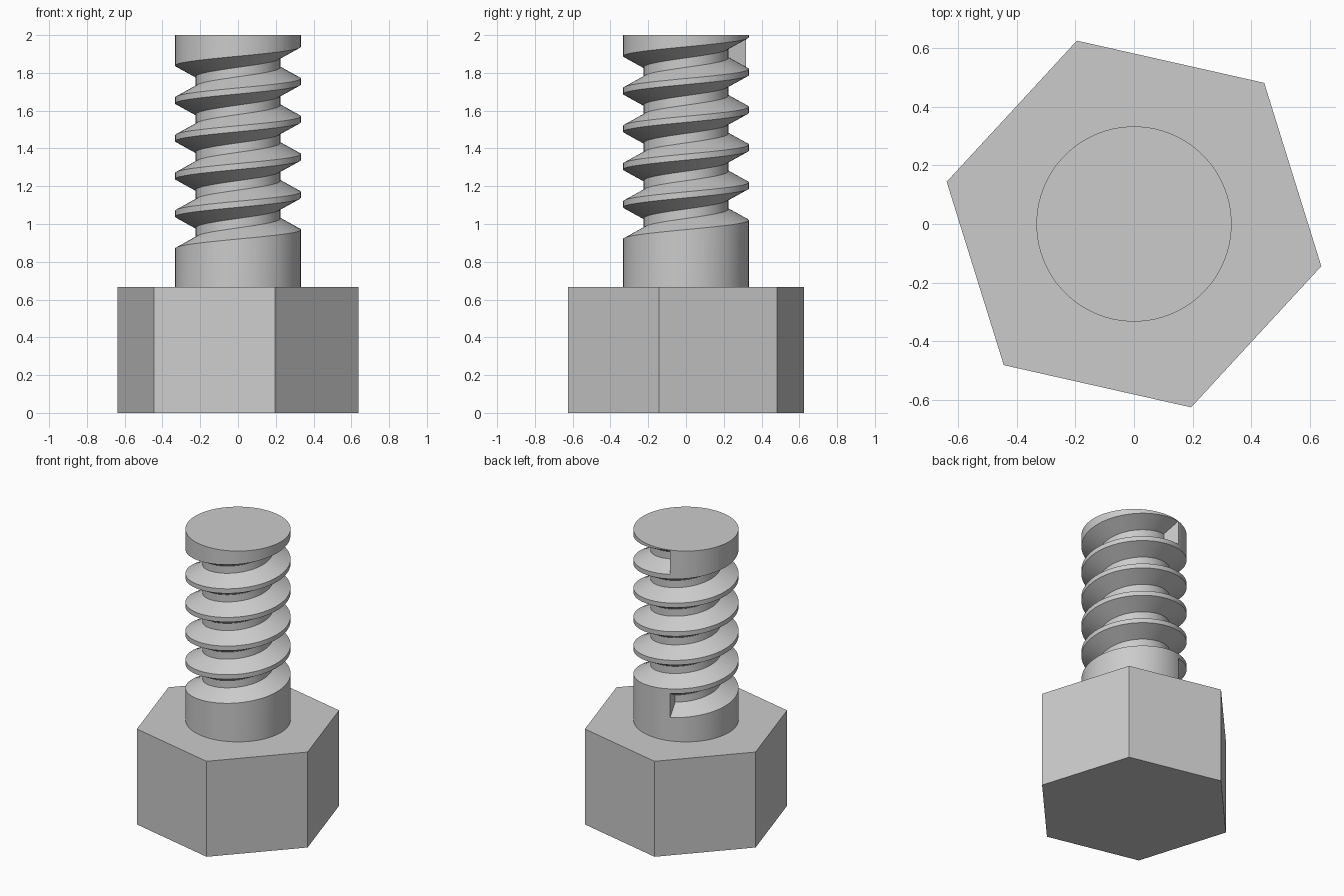
import bpy, bmesh
from math import radians, cos, sin, tau

# Main dimensions
HEAD_R, HEAD_TOP, TOP = 0.655, 0.667, 2.0
SHANK_R, ROOT_R = 0.333, 0.224
START = radians(107.3)          # groove begins and ends in line with a head corner
PITCH, TURNS, STEPS = 0.2, 5, 72
GROOVE_Z, GROOVE_HALF, ROOT_HALF = 0.914, 0.084, 0.025

cube = bpy.data.objects.get("Cube")
if cube:
    bpy.data.objects.remove(cube, do_unlink=True)

steel = bpy.data.materials.new("plain grey steel")
steel.use_nodes = True
GREY = (0.6, 0.6, 0.6, 1)
steel.diffuse_color = GREY
steel.node_tree.nodes["Principled BSDF"].inputs["Base Color"].default_value = GREY


def add_object(name, bm):
    bmesh.ops.recalc_face_normals(bm, faces=bm.faces)
    mesh = bpy.data.meshes.new(name)
    bm.to_mesh(mesh)
    bm.free()
    mesh.materials.append(steel)
    obj = bpy.data.objects.new(name, mesh)
    bpy.context.collection.objects.link(obj)
    return obj


def prism(name, sides, radius, z0, z1, turn):
    bm = bmesh.new()
    ring = [bm.verts.new((radius * cos(turn + tau * i / sides),
                          radius * sin(turn + tau * i / sides), z0)) for i in range(sides)]
    base = bm.faces.new(ring)
    top = bmesh.ops.extrude_face_region(bm, geom=[base])["geom"]
    bmesh.ops.translate(bm, vec=(0, 0, z1 - z0),
                        verts=[v for v in top if isinstance(v, bmesh.types.BMVert)])
    return add_object(name, bm)


def helix_cutter(name):
    # Trapezoid section swept up a right-handed helix, reaching just past the shank
    over = 0.004
    wide = GROOVE_HALF + over * (GROOVE_HALF - ROOT_HALF) / (SHANK_R - ROOT_R)
    section = [(ROOT_R, -ROOT_HALF), (SHANK_R + over, -wide),
               (SHANK_R + over, wide), (ROOT_R, ROOT_HALF)]
    bm = bmesh.new()
    rings = []
    for i in range(TURNS * STEPS + 1):
        t = i / STEPS
        a = START + tau * t
        rings.append([bm.verts.new((r * cos(a), r * sin(a), GROOVE_Z + PITCH * t + z))
                      for r, z in section])
    for low, high in zip(rings, rings[1:]):
        for k in range(4):
            n = (k + 1) % 4
            bm.faces.new((low[k], low[n], high[n], high[k]))
    bm.faces.new(rings[0])
    bm.faces.new(rings[-1])
    return add_object(name, bm)


# Hexagonal head and round shank
head = prism("hex_head", 6, HEAD_R, 0, HEAD_TOP, START)
shank = prism("threaded_shank", STEPS, SHANK_R, HEAD_TOP, TOP, START)

# Cut the thread groove into the shank
cutter = helix_cutter("groove_cutter")
cutter.hide_render = True
cut = shank.modifiers.new("thread_groove", "BOOLEAN")
cut.operation = "DIFFERENCE"
cut.solver = "EXACT"
cut.object = cutter
bpy.ops.object.select_all(action="DESELECT")
shank.select_set(True)
bpy.context.view_layer.objects.active = shank
bpy.ops.object.modifier_apply(modifier=cut.name)
bpy.data.objects.remove(cutter, do_unlink=True)
bpy.ops.object.shade_smooth_by_angle(angle=radians(25))
